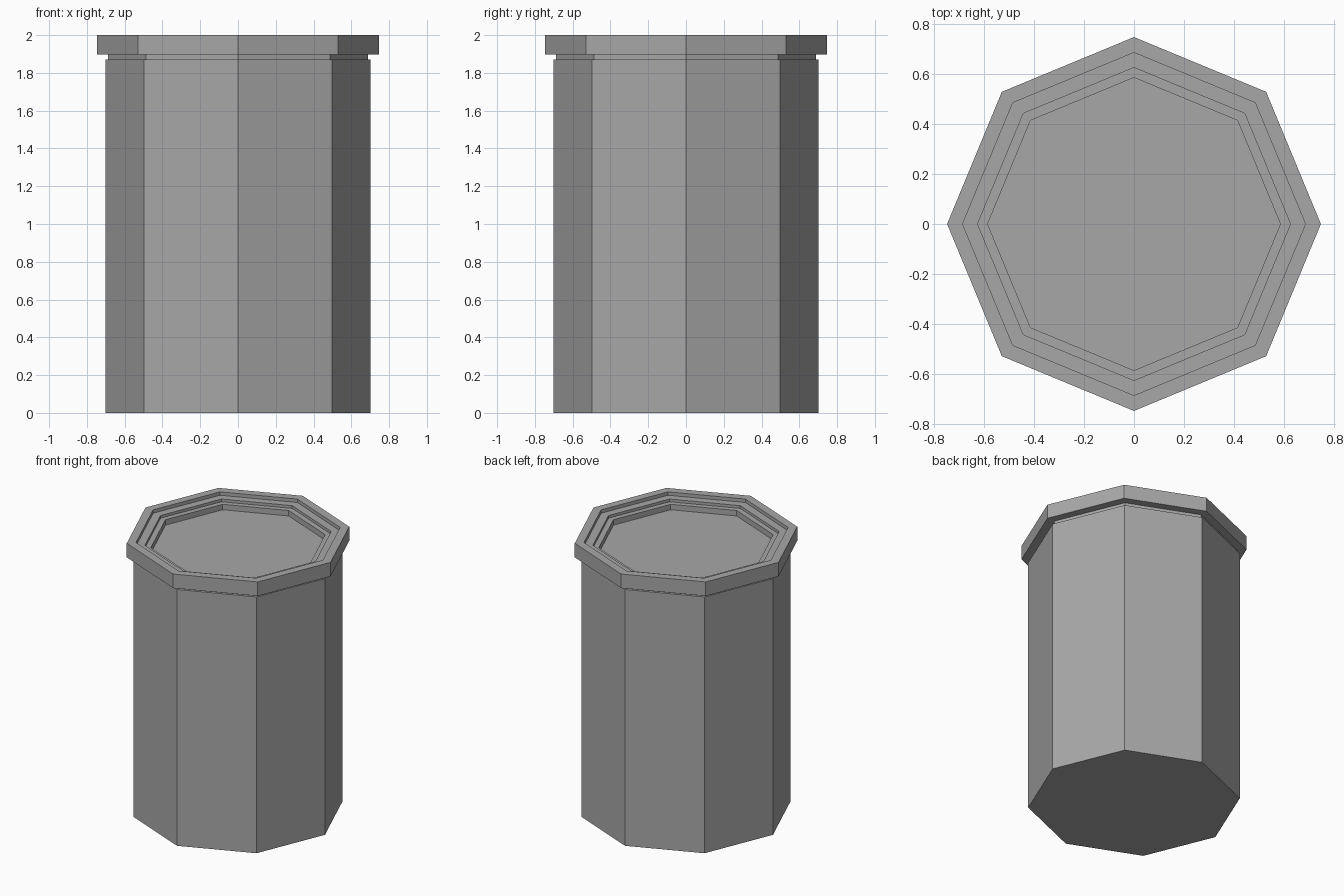
import bpy, bmesh, math

if "Cube" in bpy.data.objects:
    bpy.data.objects.remove(bpy.data.objects["Cube"])

SIDES = 8


def lathe(name, profile):
    """Closed octagonal solid from (radius, z) rings, capped at both ends."""
    bm = bmesh.new()
    rings = []
    for r, z in profile:
        rings.append([bm.verts.new((r * math.cos(2 * math.pi * i / SIDES),
                                    r * math.sin(2 * math.pi * i / SIDES), z))
                      for i in range(SIDES)])
    for a, b in zip(rings, rings[1:]):
        for i in range(SIDES):
            j = (i + 1) % SIDES
            bm.faces.new((a[i], a[j], b[j], b[i]))
    bm.faces.new(rings[0][::-1])
    bm.faces.new(rings[-1])
    bmesh.ops.recalc_face_normals(bm, faces=bm.faces)
    mesh = bpy.data.meshes.new(name)
    bm.to_mesh(mesh)
    bm.free()
    obj = bpy.data.objects.new(name, mesh)
    bpy.context.collection.objects.link(obj)
    return obj


# Canister: straight body, narrow neck, overhanging rim, stepped recess, sunken lid
canister = lathe("canister", [
    (0.702, 0.0), (0.702, 1.87),
    (0.687, 1.87), (0.687, 1.897),
    (0.747, 1.897), (0.747, 2.0),
    (0.685, 2.0), (0.685, 1.975),
    (0.625, 1.975), (0.625, 1.955),
    (0.585, 1.955), (0.585, 1.915),
])

# Dark grey finish
grey = bpy.data.materials.new("dark_grey")
grey.diffuse_color = (0.39, 0.39, 0.39, 1)
grey.use_nodes = True
grey.node_tree.nodes["Principled BSDF"].inputs["Base Color"].default_value = grey.diffuse_color
canister.data.materials.append(grey)
